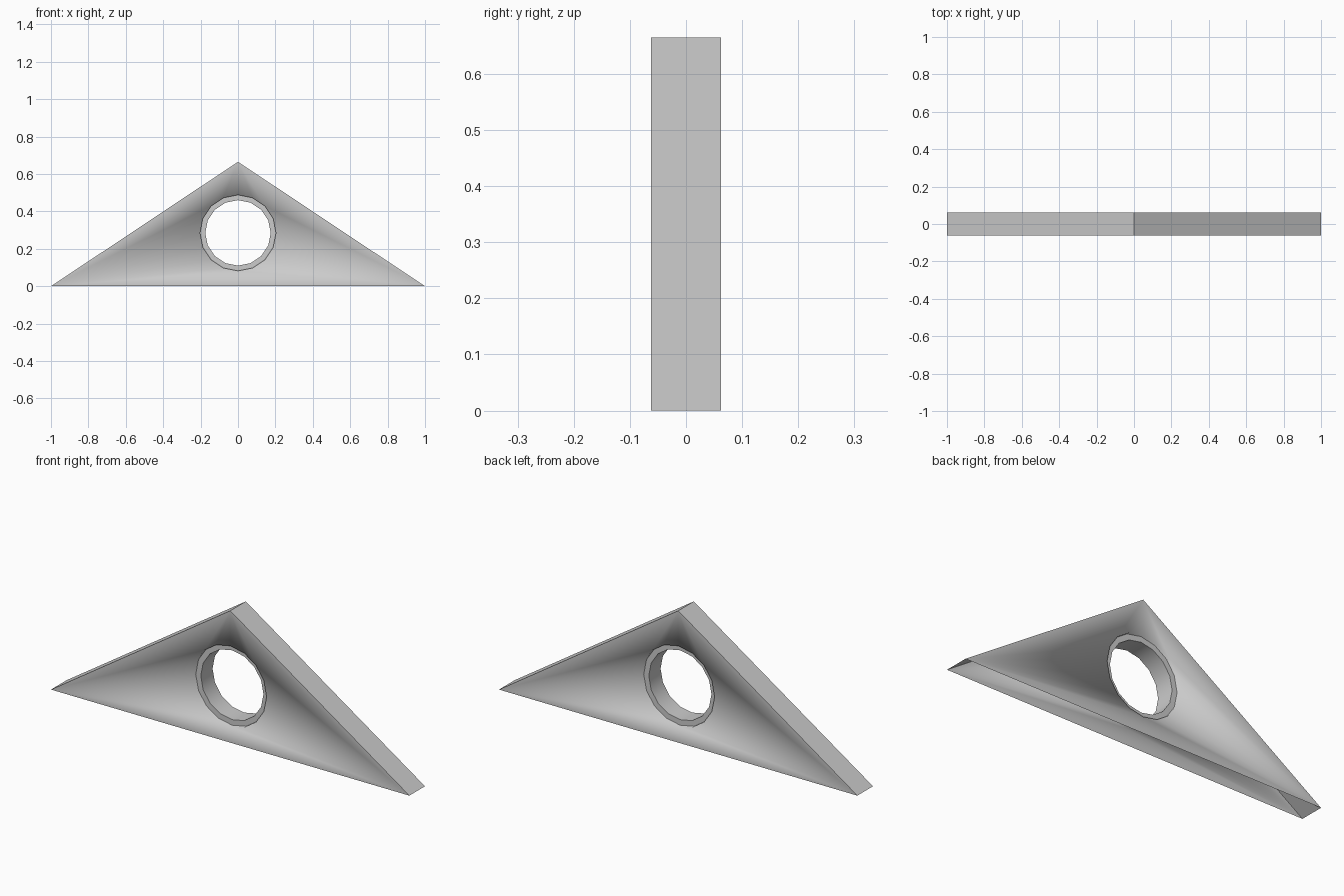
import bpy, bmesh
from math import sin, cos, tau, radians

if "Cube" in bpy.data.objects:
    bpy.data.objects.remove(bpy.data.objects["Cube"])

D = 0.062             # half depth
H = 0.665             # apex height
CZ = 0.285            # opening centre height
R_OUT, R_IN = 0.203, 0.175
RING_D = 0.047        # ring half depth, slightly recessed
SIDES = 16
TRI = [(-1, 0), (1, 0), (0, H)]


def circle(bm, r, y):
    return [bm.verts.new((r * sin(tau * i / SIDES), y, CZ + r * cos(tau * i / SIDES)))
            for i in range(SIDES)]


def loop_edges(bm, vs):
    return [bm.edges.new((vs[i], vs[(i + 1) % len(vs)])) for i in range(len(vs))]


def bridge(bm, a, b):
    n = len(a)
    return [bm.faces.new((a[i], a[(i + 1) % n], b[(i + 1) % n], b[i])) for i in range(n)]


def finish(bm, name):
    me = bpy.data.meshes.new(name)
    bm.to_mesh(me)
    bm.free()
    ob = bpy.data.objects.new(name, me)
    bpy.context.collection.objects.link(ob)
    return ob


# Front and back panels joined by the round tunnel, softly shaded as one surface
bm = bmesh.new()
rims = []
for y in (-D, D):
    tri = [bm.verts.new((x, y, z)) for x, z in TRI]
    rim = circle(bm, R_OUT, y)
    edges = loop_edges(bm, tri) + loop_edges(bm, rim)
    res = bmesh.ops.triangle_fill(bm, edges=edges, use_beauty=True, normal=(0, y, 0))
    faces = [f for f in res["geom"] if isinstance(f, bmesh.types.BMFace)]
    for f in faces:
        f.normal_update()
        if f.normal.y * y < 0:
            f.normal_flip()
    rims.append(rim)
for f in bridge(bm, *rims):
    f.normal_update()
    c = f.calc_center_median()
    if f.normal.x * c.x + f.normal.z * (c.z - CZ) > 0:
        f.normal_flip()
for f in bm.faces:
    f.smooth = True
finish(bm, "gable_panels")

# Two sloping top faces; the underside stays open
bm = bmesh.new()
for s in (-1, 1):
    pts = [(s, -D, 0), (s, D, 0), (0, D, H), (0, -D, H)]
    f = bm.faces.new([bm.verts.new(p) for p in pts])
    f.normal_update()
    if f.normal.z < 0:
        f.normal_flip()
finish(bm, "roof_slopes")

# Recessed ring lining the opening
bm = bmesh.new()
loops = [circle(bm, r, y) for r, y in
         ((R_OUT, -RING_D), (R_IN, -RING_D), (R_IN, RING_D), (R_OUT, RING_D))]
for a, b in zip(loops, loops[1:]):
    bridge(bm, a, b)
bmesh.ops.recalc_face_normals(bm, faces=bm.faces)
for f in bm.faces:
    f.normal_update()
# Make the front rim face the front
if next(f for f in bm.faces if f.calc_center_median().y < -RING_D + 0.001).normal.y > 0:
    bmesh.ops.reverse_faces(bm, faces=bm.faces)
ring = finish(bm, "window_ring")
bpy.context.view_layer.objects.active = ring
ring.select_set(True)
bpy.ops.object.shade_smooth_by_angle(angle=radians(35))
